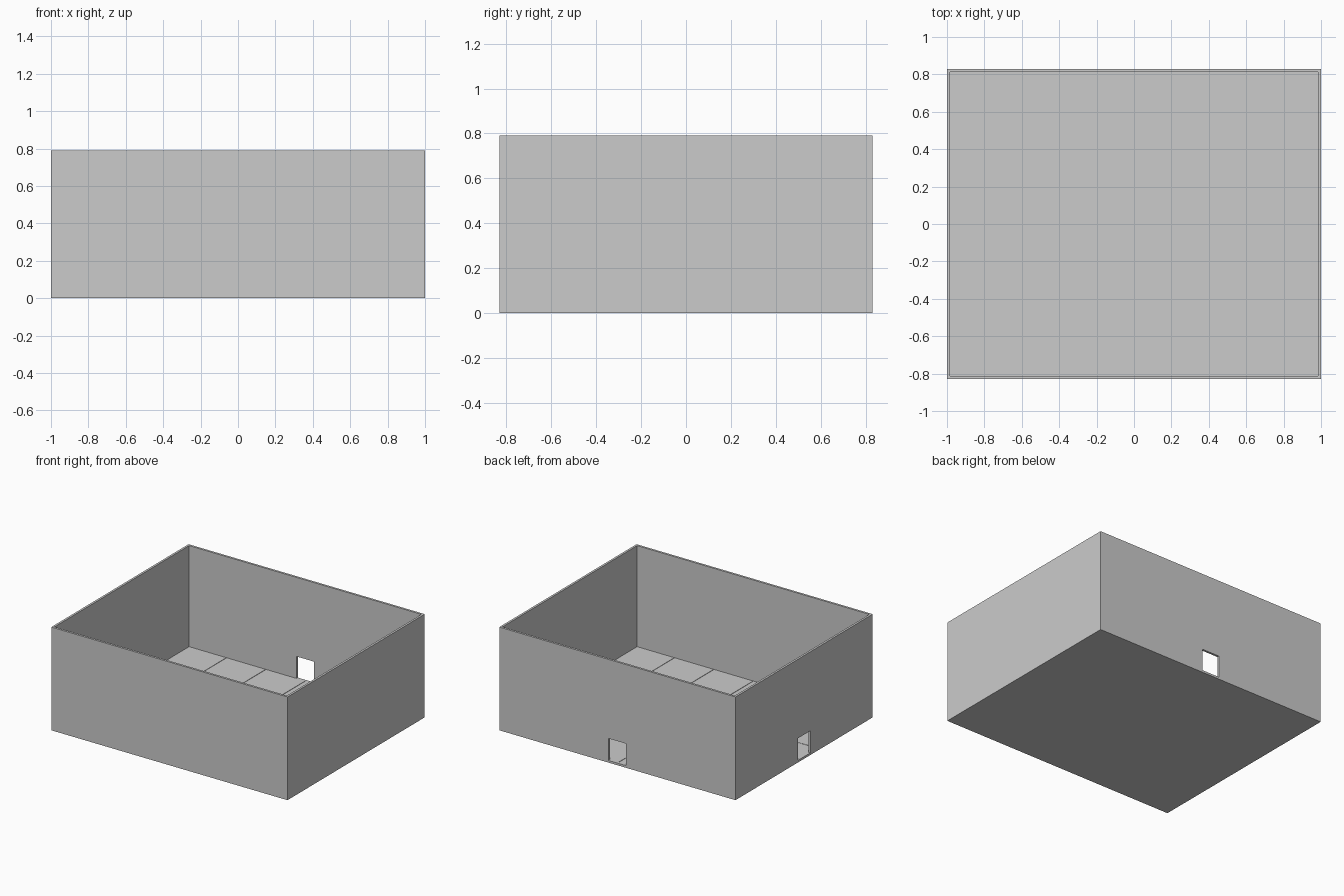
import bpy
import bmesh
from mathutils import Matrix, Vector

old = bpy.data.objects.get("Cube")
if old:
    bpy.data.objects.remove(old, do_unlink=True)

# Overall sizes
LENGTH, DEPTH, HEIGHT = 2.0, 1.66, 0.79
WALL = 0.0167
FLOOR_TOP = 0.0167
SLAB_TOP = 0.011
COLUMNS, ROWS = 6, 5
GAP = 0.0035
DOOR_WIDTH, DOOR_TOP = 0.15, 0.185

# Single grey material
GREY = (0.6, 0.6, 0.6, 1.0)
grey = bpy.data.materials.new("plain_grey")
grey.use_nodes = True
grey.diffuse_color = GREY
shader = next(n for n in grey.node_tree.nodes if n.type == "BSDF_PRINCIPLED")
shader.inputs["Base Color"].default_value = GREY


def add_box(bm, low, high):
    low, high = Vector(low), Vector(high)
    matrix = Matrix.Translation((low + high) / 2) @ Matrix.Diagonal((*(high - low), 1))
    return bmesh.ops.create_cube(bm, size=1, matrix=matrix)["verts"]


def make_object(name, bm):
    mesh = bpy.data.meshes.new(name)
    bm.to_mesh(mesh)
    bm.free()
    mesh.materials.append(grey)
    obj = bpy.data.objects.new(name, mesh)
    bpy.context.collection.objects.link(obj)
    return obj


# Open room: a box whose top is inset by the wall thickness and sunk to the slab
bm = bmesh.new()
add_box(bm, (-LENGTH / 2, -DEPTH / 2, 0), (LENGTH / 2, DEPTH / 2, HEIGHT))
bm.normal_update()
top = max(bm.faces, key=lambda f: f.calc_center_median().z)
bmesh.ops.inset_region(bm, faces=[top], thickness=WALL, use_even_offset=True)
sunk = bmesh.ops.extrude_face_region(bm, geom=[top])["geom"]
if top.is_valid:
    bmesh.ops.delete(bm, geom=[top], context="FACES_ONLY")
verts = [v for v in sunk if isinstance(v, bmesh.types.BMVert)]
bmesh.ops.translate(bm, verts=verts, vec=(0, 0, SLAB_TOP - HEIGHT))
bmesh.ops.recalc_face_normals(bm, faces=bm.faces)
room = make_object("room_walls", bm)


# Doorways in the middle of the back wall and of the -x wall
def cut_doorway(name, centre, size):
    half = Vector((*size, 0)) / 2
    middle = Vector((*centre, 0))
    cutter_bm = bmesh.new()
    add_box(cutter_bm, middle - half + Vector((0, 0, FLOOR_TOP)),
            middle + half + Vector((0, 0, DOOR_TOP)))
    cutter = make_object(name + "_cutter", cutter_bm)
    cutter.hide_render = True
    cutter.hide_set(True)
    cut = room.modifiers.new(name, "BOOLEAN")
    cut.operation = "DIFFERENCE"
    cut.solver = "EXACT"
    cut.object = cutter
    return cutter


cutters = [
    cut_doorway("back_doorway", (0, DEPTH / 2), (DOOR_WIDTH, WALL * 4)),
    cut_doorway("side_doorway", (-LENGTH / 2, 0), (WALL * 4, DOOR_WIDTH)),
]

# Bake the cuts and drop the cutters
bpy.context.view_layer.update()
evaluated = room.evaluated_get(bpy.context.evaluated_depsgraph_get())
room_mesh = bpy.data.meshes.new_from_object(evaluated)
room.modifiers.clear()
room.data = room_mesh
for cutter in cutters:
    bpy.data.objects.remove(cutter, do_unlink=True)

# Floor tiles with narrow joints, trimmed at the walls
bm = bmesh.new()
tile_x, tile_y = LENGTH / COLUMNS, DEPTH / ROWS
limit_x, limit_y = LENGTH / 2 - WALL, DEPTH / 2 - WALL
for i in range(COLUMNS):
    for j in range(ROWS):
        x = -LENGTH / 2 + i * tile_x
        y = -DEPTH / 2 + j * tile_y
        low = (max(x + GAP / 2, -limit_x), max(y + GAP / 2, -limit_y), SLAB_TOP)
        high = (min(x + tile_x - GAP / 2, limit_x),
                min(y + tile_y - GAP / 2, limit_y), FLOOR_TOP)
        add_box(bm, low, high)
make_object("floor_tiles", bm)
